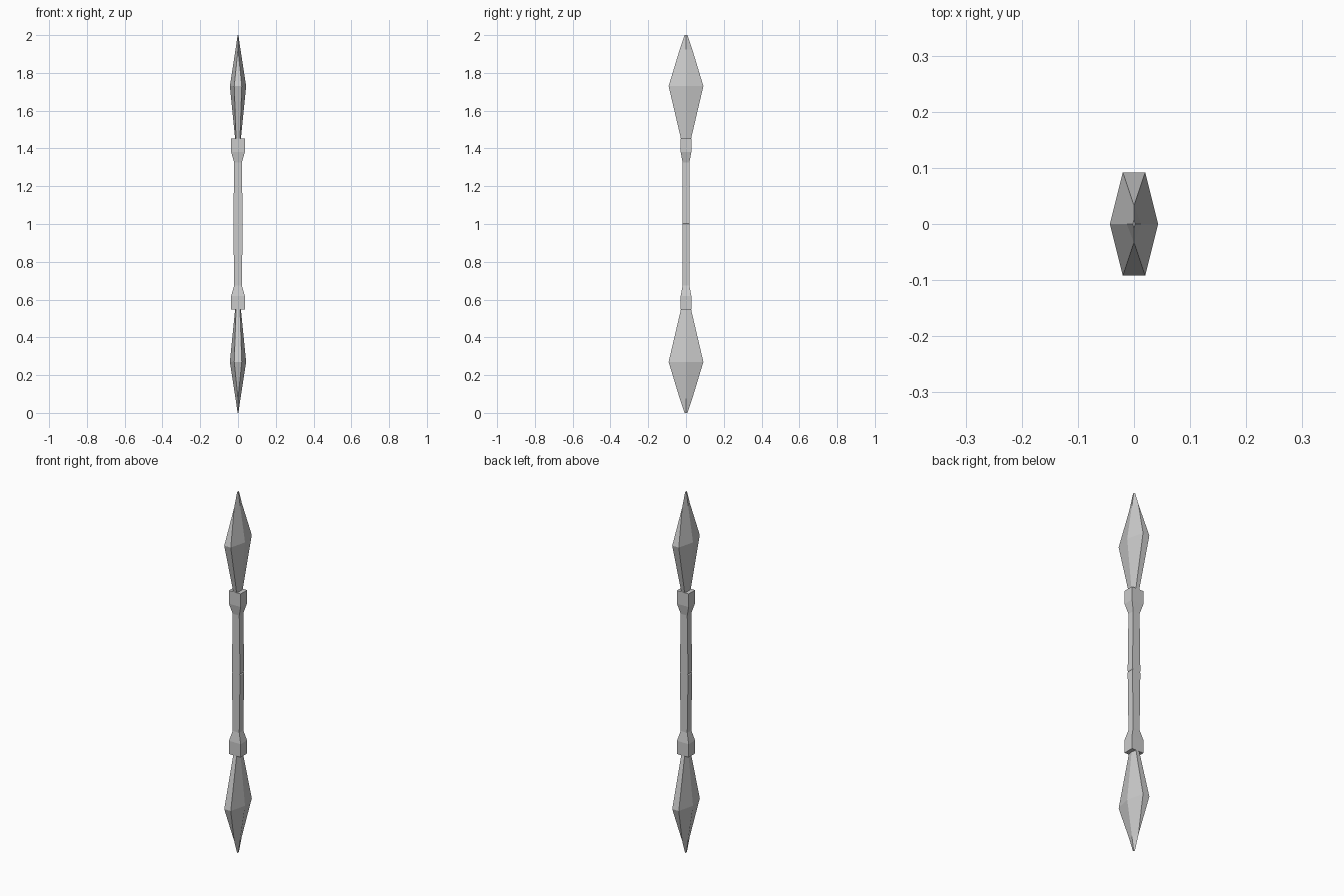
import bpy, bmesh

if "Cube" in bpy.data.objects:
    bpy.data.objects.remove(bpy.data.objects["Cube"])


def loft(name, rings):
    """Skin equal-sized rings of points, then mirror about mid height."""
    bm = bmesh.new()
    loops = [[bm.verts.new((x, y, z - 1)) for x, y in pts] for z, pts in rings]
    n = len(loops[0])
    for a, b in zip(loops, loops[1:]):
        for i in range(n):
            j = (i + 1) % n
            bm.faces.new((a[i], a[j], b[j], b[i]))
    if rings[0][0] > 1.001:          # a ring on the mirror plane stays open
        bm.faces.new(loops[0][::-1])
    bm.faces.new(loops[-1])
    bmesh.ops.remove_doubles(bm, verts=bm.verts, dist=0.00001)
    bmesh.ops.recalc_face_normals(bm, faces=bm.faces)
    mesh = bpy.data.meshes.new(name)
    bm.to_mesh(mesh)
    bm.free()
    obj = bpy.data.objects.new(name, mesh)
    bpy.context.collection.objects.link(obj)
    obj.location.z = 1
    mod = obj.modifiers.new("mirror", 'MIRROR')
    mod.use_axis = (False, False, True)
    mod.merge_threshold = 0.0001
    return obj


def rect(x, y):
    return [(x, -y), (x, y), (-x, y), (-x, -y)]


def hexa(ridge, edge, y):
    return [(ridge, 0), (edge, y), (-edge, y), (-ridge, 0), (-edge, -y), (edge, -y)]


# Square grip with a fine centre groove, flaring into a collar
loft("grip_and_collars", [
    (1.0, rect(0.022, 0.018)),
    (1.005, rect(0.025, 0.018)),
    (1.325, rect(0.020, 0.018)),
    (1.38, rect(0.036, 0.028)),
    (1.453, rect(0.036, 0.028)),
])

# Six-sided blades whose blunt edge strips close just below the tip
loft("blades", [
    (1.44, hexa(0.014, 0.010, 0.024)),
    (1.73, hexa(0.043, 0.020, 0.092)),
    (1.925, hexa(0.013, 0.0, 0.033)),
    (2.0, hexa(0.002, 0.0, 0.008)),
])
